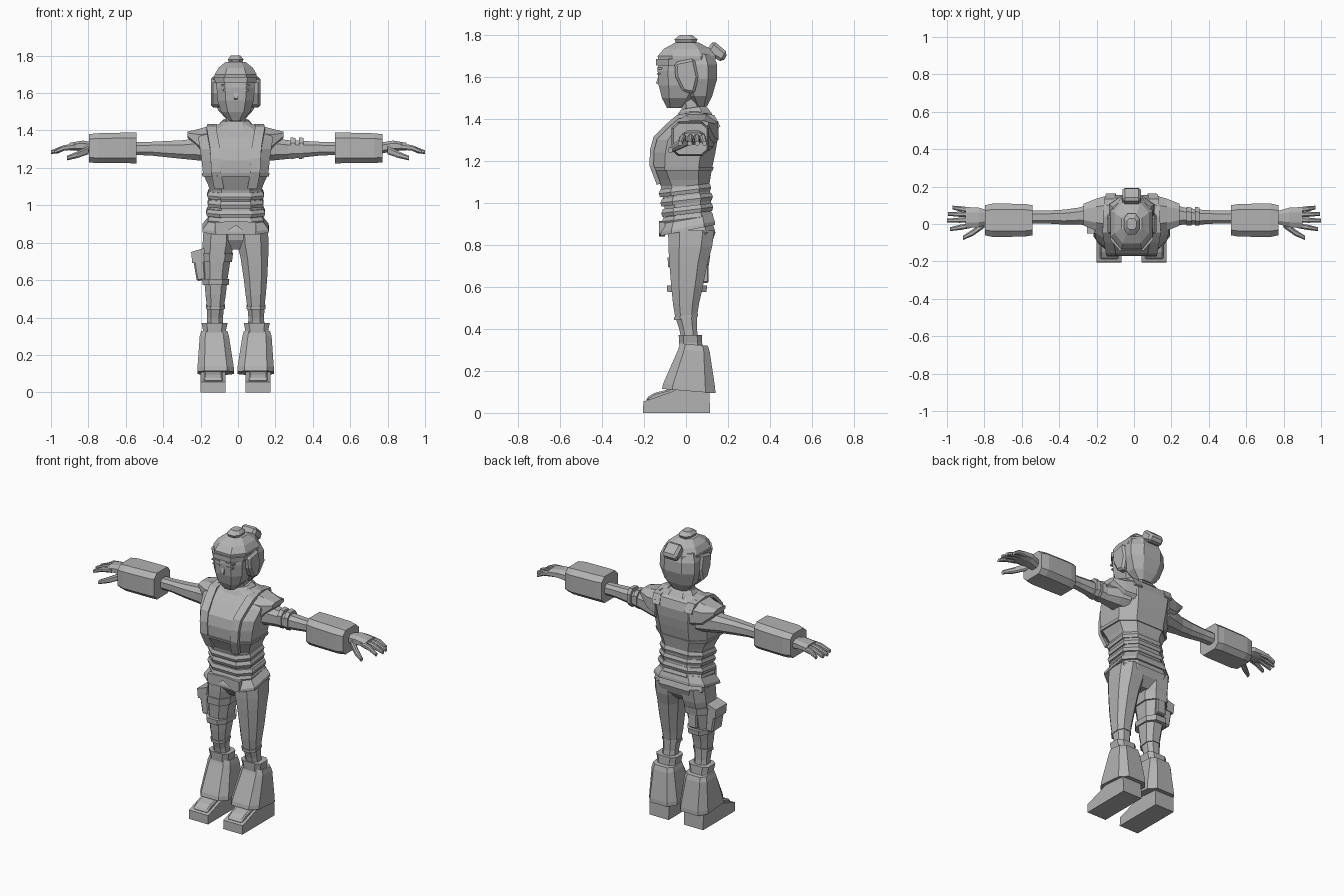
import bpy, bmesh
from mathutils import Vector

CX = -0.0125  # body centre line

grey = bpy.data.materials.new("plain grey")
grey.diffuse_color = (0.45, 0.45, 0.45, 1)


def finish(name, bm, s=1, off=CX, bevel=0):
    """Flip to one side, shift to the centre line and create the object."""
    for v in bm.verts:
        v.co.x = v.co.x * s + off
    bmesh.ops.recalc_face_normals(bm, faces=bm.faces)
    me = bpy.data.meshes.new(name)
    bm.to_mesh(me)
    bm.free()
    me.materials.append(grey)
    ob = bpy.data.objects.new(name, me)
    bpy.context.collection.objects.link(ob)
    if bevel:
        mod = ob.modifiers.new("bevel", 'BEVEL')
        mod.width = bevel
        mod.segments = 1
    return ob


def skin(bm, rings):
    n = len(rings[0])
    for a, b in zip(rings, rings[1:]):
        for i in range(n):
            j = (i + 1) % n
            bm.faces.new((a[i], a[j], b[j], b[i]))
    bm.faces.new(rings[0])
    bm.faces.new(rings[-1])


def loft(name, rows, axis='z', k=0.5, tilt=0, s=1, off=CX):
    """Chamfered sections along z (cx, cy, rx, ry) or along x (cy, cz, ry, rz)."""
    sec = [(1, -k), (1, k), (k, 1), (-k, 1), (-1, k), (-1, -k), (-k, -1), (k, -1)]
    bm = bmesh.new()
    rings = []
    for t, ca, cb, ra, rb in rows:
        ring = []
        for u, v in sec:
            a, b = ca + u * ra, cb + v * rb
            ring.append(bm.verts.new((a, b, t + tilt * b) if axis == 'z' else (t, a, b)))
        rings.append(ring)
    skin(bm, rings)
    return finish(name, bm, s, off)


def span(rows):
    """Rows (z, back/front limits, half width) to centred loft rows."""
    return [(z, 0, (y0 + y1) / 2, rx, (y1 - y0) / 2) for z, y0, y1, rx in rows]


def prism(name, pts, lo, hi, axis='x', s=1, bevel=0):
    """Extrude a (y, z) outline along x, or an (x, z) outline along y."""
    bm = bmesh.new()
    skin(bm, [[bm.verts.new((d, a, b) if axis == 'x' else (a, d, b)) for a, b in pts]
              for d in (lo, hi)])
    return finish(name, bm, s, bevel=bevel)


def box(name, x0, x1, y0, y1, z0, z1, s=1, bevel=0):
    return prism(name, [(y0, z0), (y1, z0), (y1, z1), (y0, z1)], x0, x1, s=s, bevel=bevel)


def strap(name, pts, hw, th, s):
    """Flat band swept along a path running mostly in y and z."""
    P = [Vector(p) for p in pts]
    bm = bmesh.new()
    rings = []
    for i, p in enumerate(P):
        t = P[min(i + 1, len(P) - 1)] - P[max(i - 1, 0)]
        nrm = Vector((0, -t.z, t.y)).normalized() * th
        side = Vector((hw, 0, 0))
        rings.append([bm.verts.new(p + q) for q in
                      (side + nrm, side - nrm, -side - nrm, -side + nrm)])
    skin(bm, rings)
    return finish(name, bm, s)


# torso
loft("torso", span([
    (0.88, -0.09, 0.12, 0.15), (0.93, -0.10, 0.12, 0.138), (1.00, -0.105, 0.12, 0.138),
    (1.08, -0.12, 0.11, 0.138), (1.11, -0.135, 0.115, 0.148), (1.17, -0.165, 0.125, 0.175),
    (1.24, -0.168, 0.14, 0.182), (1.30, -0.155, 0.15, 0.19), (1.36, -0.10, 0.155, 0.20),
    (1.41, -0.045, 0.14, 0.165), (1.44, -0.02, 0.10, 0.07)]), k=0.55)

# waist wraps
for i, (z, y0, y1, rx) in enumerate([(0.925, -0.115, 0.13, 0.15), (0.965, -0.118, 0.13, 0.158),
                                     (1.015, -0.122, 0.128, 0.15), (1.06, -0.13, 0.12, 0.152)]):
    loft(f"waist_wrap_{i + 1}", span([
        (z - 0.018, y0 + 0.006, y1 - 0.006, rx - 0.005), (z, y0, y1, rx),
        (z + 0.02, y0 + 0.008, y1 - 0.008, rx - 0.008)]), tilt=0.12, k=0.55)
loft("rib_band", span([(1.155, -0.166, 0.128, 0.178), (1.172, -0.171, 0.131, 0.181)]), k=0.55)

# tunic hem, with a split in front
loft("tunic_hem", span([(0.868, -0.122, 0.138, 0.178), (0.885, -0.122, 0.137, 0.176),
                        (0.925, -0.105, 0.125, 0.145)]), tilt=0.2, k=0.6)

# hips
loft("hips", span([(0.765, -0.04, 0.08, 0.03), (0.815, -0.075, 0.125, 0.15),
                   (0.86, -0.08, 0.14, 0.168), (0.91, -0.08, 0.125, 0.15)]), k=0.6)

# neck, collar and head
loft("neck", span([(1.40, -0.02, 0.09, 0.065), (1.45, -0.02, 0.08, 0.052),
                   (1.53, -0.04, 0.06, 0.05)]))
loft("collar", span([(1.405, -0.055, 0.125, 0.1), (1.435, -0.035, 0.105, 0.08),
                     (1.45, -0.022, 0.09, 0.066)]), tilt=0.15)
loft("face", span([(1.452, -0.09, -0.02, 0.035), (1.50, -0.115, 0.04, 0.078),
                   (1.56, -0.13, 0.08, 0.097), (1.63, -0.135, 0.08, 0.102),
                   (1.70, -0.125, 0.08, 0.10)]), k=0.55)
prism("nose", [(-0.13, 1.61), (-0.143, 1.57), (-0.12, 1.56)], -0.01, 0.01)
loft("back_hair", span([(1.46, 0.045, 0.10, 0.05), (1.51, 0.01, 0.125, 0.095),
                        (1.59, -0.02, 0.148, 0.122), (1.66, -0.03, 0.148, 0.12),
                        (1.71, -0.03, 0.13, 0.1)]), k=0.5)
loft("top_hair", span([(1.665, -0.132, 0.14, 0.112), (1.70, -0.135, 0.14, 0.112),
                       (1.735, -0.105, 0.115, 0.092), (1.765, -0.05, 0.06, 0.055)]), k=0.5)
loft("forehead_band", span([(1.655, -0.143, 0.12, 0.11), (1.685, -0.143, 0.12, 0.114)]), k=0.55)
loft("top_knot", span([(1.745, -0.04, 0.04, 0.028), (1.78, -0.055, 0.055, 0.042),
                       (1.80, -0.03, 0.03, 0.026)]))
prism("back_bun", [(0.09, 1.715), (0.13, 1.775), (0.20, 1.715), (0.175, 1.67)],
      -0.05, 0.05, bevel=0.014)

for s, side in ((-1, "right"), (1, "left")):
    def nm(part):
        return f"{side}_{part}"

    # face details and side locks
    box(nm("eye"), 0.02, 0.068, -0.137, -0.11, 1.612, 1.62, s)
    box(nm("eyebrow"), 0.02, 0.075, -0.138, -0.11, 1.637, 1.645, s)
    prism(nm("side_lock"), [(-0.055, 1.67), (-0.05, 1.60), (-0.015, 1.53), (0.04, 1.52),
                            (0.06, 1.60), (0.04, 1.69)], 0.08, 0.132, s=s, bevel=0.012)

    # vest straps, front to back over the shoulder
    strap(nm("vest_strap"), [(0.088, -0.13, 1.09), (0.105, -0.164, 1.18), (0.108, -0.162, 1.25),
                             (0.112, -0.146, 1.31), (0.122, -0.092, 1.365), (0.13, -0.04, 1.41),
                             (0.125, 0.04, 1.425), (0.12, 0.13, 1.41), (0.11, 0.155, 1.36)],
          0.026, 0.01, s)
    # hem flaps
    prism(nm("hem_flap"), [(0, 0.915), (0, 0.893), (0.075, 0.84), (0.11, 0.855), (0.11, 0.91)],
          -0.128, -0.10, 'y', s)

    # shoulder caps and arms
    loft(nm("shoulder_cap"), [(0.12, 0.05, 1.345, 0.105, 0.085), (0.19, 0.05, 1.345, 0.085, 0.065),
                              (0.257, 0.05, 1.378, 0.058, 0.016)], 'x', s=s)
    loft(nm("arm"), [(0.14, 0.05, 1.30, 0.08, 0.065), (0.20, 0.05, 1.30, 0.065, 0.06),
                     (0.28, 0.043, 1.298, 0.045, 0.05), (0.36, 0.037, 1.30, 0.04, 0.044),
                     (0.46, 0.037, 1.303, 0.034, 0.036), (0.57, 0.037, 1.303, 0.034, 0.034)],
         'x', s=s)
    loft(nm("gauntlet"), [(0.53, 0.02, 1.307, 0.08, 0.083), (0.57, 0.02, 1.307, 0.087, 0.082),
                          (0.74, 0.02, 1.305, 0.09, 0.08), (0.785, 0.02, 1.305, 0.08, 0.075)],
         'x', k=0.65, s=s)

    # hands
    loft(nm("palm"), [(0.76, 0.035, 1.305, 0.032, 0.03), (0.83, 0.035, 1.318, 0.052, 0.028),
                      (0.90, 0.035, 1.314, 0.056, 0.02)], 'x', s=s, off=0)
    for f, (y0, y1, tip) in enumerate([(-0.008, -0.028, 0.985), (0.023, 0.018, 1.0),
                                       (0.05, 0.054, 0.995), (0.075, 0.088, 0.97)]):
        loft(nm(f"finger_{f + 1}"), [(0.87, y0, 1.314, 0.013, 0.016),
                                     (0.93, (y0 + y1) / 2, 1.307, 0.014, 0.015),
                                     (tip, y1, 1.284, 0.01, 0.01)], 'x', s=s, off=0)
    loft(nm("thumb"), [(0.80, 0.0, 1.295, 0.02, 0.022), (0.86, -0.045, 1.27, 0.018, 0.018),
                       (0.915, -0.075, 1.252, 0.011, 0.012)], 'x', s=s, off=0)

    # legs
    loft(nm("leg"), [(0.35, 0.11, 0.018, 0.044, 0.04), (0.40, 0.11, 0.01, 0.042, 0.042),
                     (0.46, 0.108, 0.0, 0.046, 0.052), (0.52, 0.107, 0.0, 0.054, 0.062),
                     (0.60, 0.106, 0.005, 0.062, 0.075), (0.72, 0.10, 0.012, 0.074, 0.092),
                     (0.79, 0.093, 0.02, 0.084, 0.104), (0.87, 0.088, 0.025, 0.084, 0.11)], s=s)
    loft(nm("knee_band"), [(0.45, 0.108, 0.0, 0.051, 0.056),
                           (0.465, 0.108, 0.0, 0.051, 0.056)], tilt=0.15, s=s)

    # boots
    loft(nm("boot_cuff"), [(0.30, 0.113, 0.025, 0.062, 0.055), (0.335, 0.113, 0.022, 0.062, 0.055),
                           (0.372, 0.113, 0.02, 0.07, 0.055)], k=0.6, s=s)
    loft(nm("boot_flare"), [(0.105, 0.107, 0.013, 0.098, 0.127), (0.13, 0.107, 0.015, 0.097, 0.124),
                            (0.30, 0.114, 0.038, 0.078, 0.075), (0.328, 0.114, 0.038, 0.07, 0.066)],
         k=0.62, tilt=-0.08, s=s)
    prism(nm("sole"), [(-0.205, 0), (0.115, 0), (0.11, 0.13), (0.04, 0.15), (-0.07, 0.10),
                       (-0.15, 0.072), (-0.203, 0.055)], 0.053, 0.187, s=s)
    prism(nm("instep"), [(-0.19, 0.055), (0.05, 0.06), (0.05, 0.17), (-0.05, 0.14),
                         (-0.085, 0.112), (-0.15, 0.095), (-0.185, 0.075)], 0.07, 0.17, s=s,
          bevel=0.008)

# upper arm bands on one side
for i, x in enumerate((0.305, 0.35)):
    loft(f"arm_band_{i + 1}", [(x - 0.012, 0.042, 1.305, 0.05, 0.058),
                               (x + 0.014, 0.04, 1.305, 0.048, 0.055)], 'x')

# thigh straps and pouches on the other side
loft("lower_thigh_strap", [(0.575, 0.107, 0.004, 0.07, 0.093), (0.607, 0.107, 0.005, 0.073, 0.096)],
     s=-1)
loft("upper_thigh_strap", [(0.70, 0.10, 0.012, 0.08, 0.097), (0.745, 0.098, 0.014, 0.084, 0.102)],
     tilt=0.05, s=-1)
prism("side_pouch", [(0.16, 0.60), (0.208, 0.595), (0.232, 0.74), (0.17, 0.76)],
      -0.045, 0.055, 'y', -1, bevel=0.008)
prism("pouch_flap", [(0.16, 0.70), (0.232, 0.69), (0.238, 0.75), (0.17, 0.772)],
      -0.05, 0.06, 'y', -1)
box("back_pouch", 0.075, 0.135, 0.06, 0.108, 0.62, 0.73, -1, bevel=0.006)
